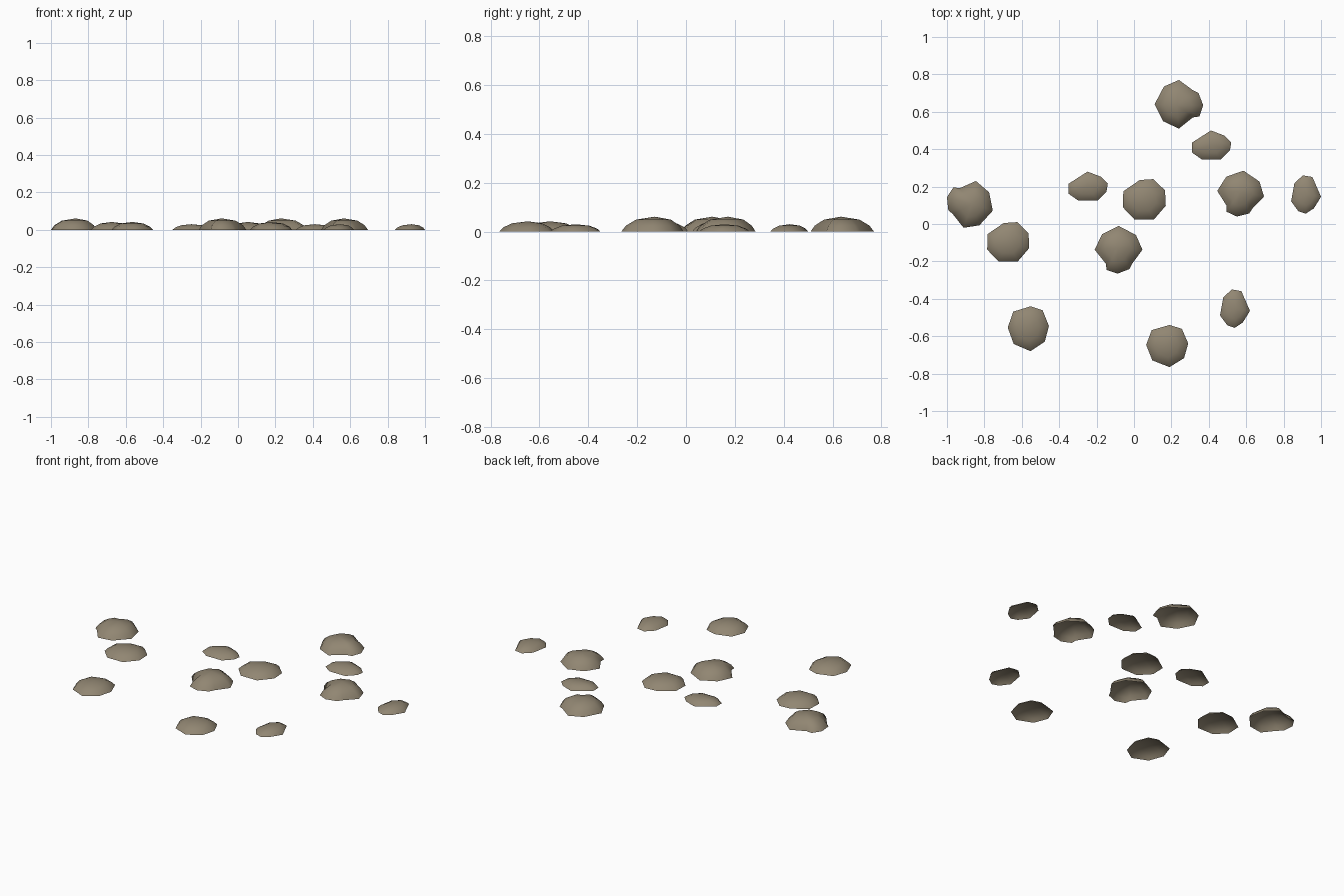
import bpy, bmesh, math

if "Cube" in bpy.data.objects:
    bpy.data.objects.remove(bpy.data.objects["Cube"])

mat = bpy.data.materials.new("stone_brown_grey")
mat.diffuse_color = (0.285, 0.24, 0.17, 1)
mat.use_nodes = True
mat.node_tree.nodes["Principled BSDF"].inputs["Base Color"].default_value = mat.diffuse_color

# Ground outlines of the three pebble shapes
LARGE = [(.005, .12), (.10, .07), (.135, -.01), (.08, -.085), (.065, -.115),
         (0, -.14), (-.06, -.12), (-.065, -.085), (-.125, -.01), (-.085, .075)]
MEDIUM = [(-.022, .105), (.05, .11), (.11, .05), (.114, -.03),
          (.053, -.102), (-.05, -.102), (-.11, -.038), (-.107, .046)]
SMALL = [(0, .075), (.07, .048), (.107, .01), (.1, -.032),
         (.053, -.08), (-.048, -.08), (-.1, -.043), (-.1, .01)]

# Dome profile: (radius factor, height factor)
RINGS = [(1.0, 0.0), (0.86, 0.40), (0.56, 0.80)]


def pebble(name, outline, height, rot, x0, x1, y0, y1):
    """Open-bottomed dome, turned by rot and fitted to its footprint."""
    a = math.radians(rot)
    c, s = math.cos(a), math.sin(a)
    pts = [(x * c - y * s, x * s + y * c) for x, y in outline]
    lx, hx = min(p[0] for p in pts), max(p[0] for p in pts)
    ly, hy = min(p[1] for p in pts), max(p[1] for p in pts)
    sx, sy = (x1 - x0) / (hx - lx), (y1 - y0) / (hy - ly)
    ox, oy = x0 - lx * sx, y0 - ly * sy
    bm = bmesh.new()
    rings = [[bm.verts.new((ox + x * sx * r, oy + y * sy * r, height * h))
              for x, y in pts] for r, h in RINGS]
    top = bm.verts.new((ox, oy, height))
    n = len(pts)
    for i in range(n):
        j = (i - 1) % n          # outlines run clockwise
        for low, up in zip(rings, rings[1:]):
            bm.faces.new((low[i], low[j], up[j], up[i]))
        bm.faces.new((rings[-1][i], rings[-1][j], top))
    for f in bm.faces:
        f.smooth = True
    me = bpy.data.meshes.new(name)
    bm.to_mesh(me)
    bm.free()
    me.materials.append(mat)
    bpy.context.collection.objects.link(bpy.data.objects.new(name, me))


# Scattered stones: rotation, x range, y range
large = [(90, .11, .37, .51, .77), (-7, .445, .695, .04, .285),
         (-105, -1.0, -.755, -.02, .23), (0, -.21, .045, -.265, -.01)]
medium = [(0, -.06, .17, .025, .24), (0, -.785, -.56, -.2, .01),
          (-20, -.675, -.455, -.68, -.44), (-20, .065, .29, -.765, -.54)]
small = [(0, .31, .52, .345, .50), (0, -.35, -.14, .125, .28),
         (-100, .84, 1.0, .055, .26), (-100, .46, .62, -.555, -.35)]

for label, outline, height, group in (("large_stone", LARGE, .061, large),
                                      ("medium_stone", MEDIUM, .042, medium),
                                      ("small_stone", SMALL, .03, small)):
    for k, place in enumerate(group, 1):
        pebble(f"{label}_{k}", outline, height, *place)
